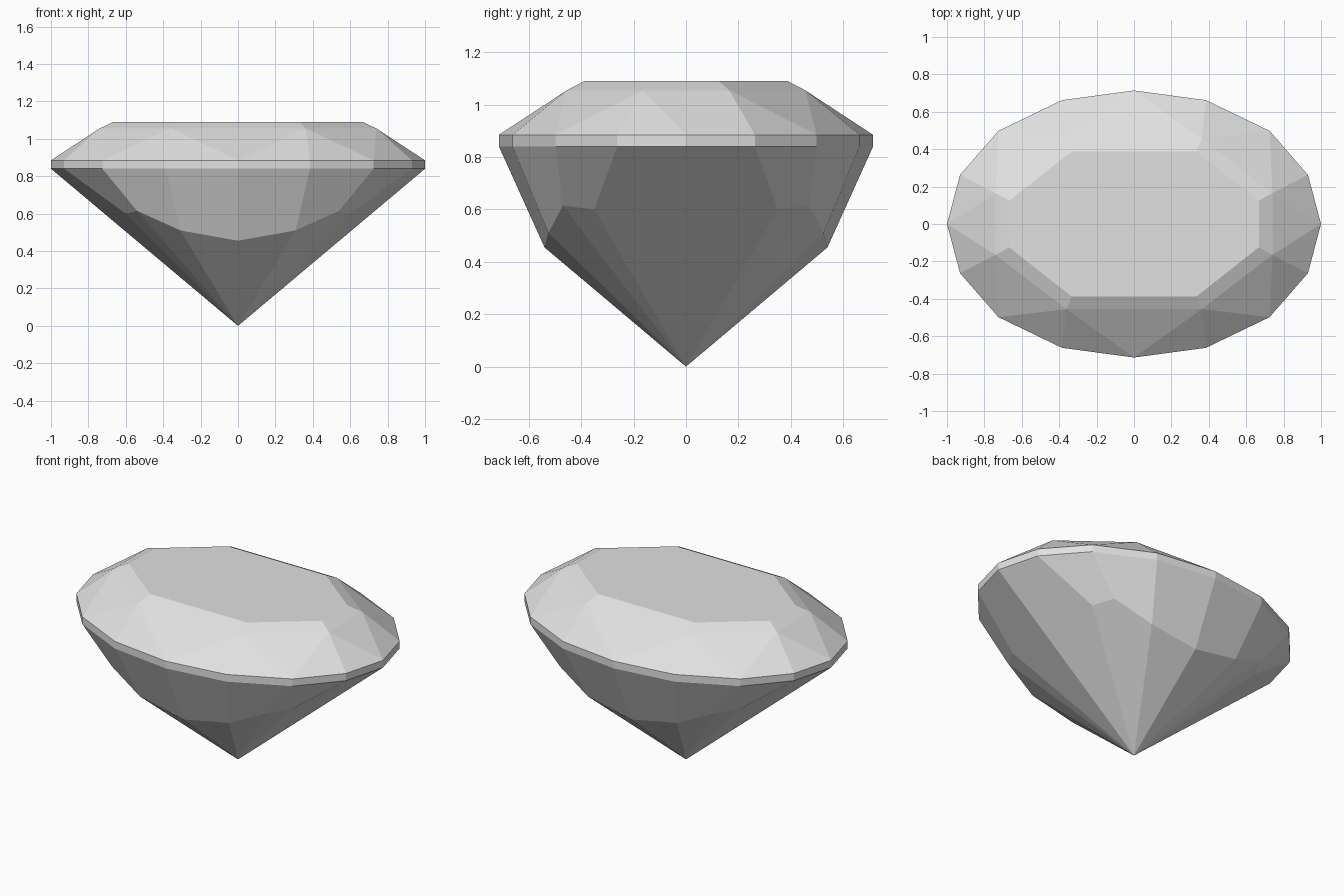
import bpy
import bmesh
from mathutils import Vector

cube = bpy.data.objects.get("Cube")
if cube:
    bpy.data.objects.remove(cube, do_unlink=True)

# One neutral grey for the whole stone
stone = bpy.data.materials.new("pale grey stone")
grey = (0.75, 0.75, 0.75, 1.0)
stone.diffuse_color = grey
stone.use_nodes = True
stone.node_tree.nodes["Principled BSDF"].inputs["Base Color"].default_value = grey

TABLE_Z, STAR_Z, GIRDLE_TOP, GIRDLE_LOW = 1.09, 1.055, 0.885, 0.84
CENTRE = Vector((0, 0, 0.75))


def level(points, z):
    """Lift flat outline points to one height."""
    return [Vector((x, y, z)) for x, y in points]


# A quarter of each facet ring, running from the +x axis to the +y axis
outline = [(1, 0), (0.93, 0.263), (0.725, 0.498), (0.385, 0.662), (0, 0.714)]
girdle_top = level(outline, GIRDLE_TOP)
girdle_low = level(outline, GIRDLE_LOW)
table_ring = level([(0.667, 0), (0.667, 0.125), (0.333, 0.388), (0, 0.388)], TABLE_Z)
star_ring = level([(0.74, 0), (0.74, 0.165), (0.362, 0.455), (0, 0.455)], STAR_Z)
lower_ring = [Vector(p) for p in ((0.6, 0.35, 0.6), (0.54, 0.47, 0.615),
                                  (0.308, 0.525, 0.51), (0, 0.54, 0.455))]
culet = Vector((0, 0, 0))


def strips(a, b):
    """Quads between two matching point rows."""
    return [(a[i], a[i + 1], b[i + 1], b[i]) for i in range(len(a) - 1)]


def make_part(name, facets):
    """Build a quarter of a part, facing outward, and mirror it twice."""
    bm = bmesh.new()
    for facet in facets:
        bm.faces.new([bm.verts.new(p) for p in facet])
    bmesh.ops.remove_doubles(bm, verts=bm.verts, dist=0.0005)
    bm.normal_update()
    for face in bm.faces:
        if face.normal.dot(face.calc_center_median() - CENTRE) < 0:
            face.normal_flip()
    mesh = bpy.data.meshes.new(name)
    bm.to_mesh(mesh)
    bm.free()
    mesh.materials.append(stone)
    part = bpy.data.objects.new(name, mesh)
    bpy.context.collection.objects.link(part)
    mirror = part.modifiers.new("mirror", "MIRROR")
    mirror.use_axis = (True, True, False)
    mirror.use_clip = True
    return part


# Flat table on top
make_part("table", [[Vector((0, 0, TABLE_Z))] + table_ring])

# Crown: narrow star band, then triangles fanning down to the girdle
g, s = girdle_top, star_ring
crown = strips(table_ring, star_ring)
crown += [(s[0], s[1], g[0]), (s[1], g[0], g[1]), (s[1], g[1], g[2]),
          (s[1], s[2], g[2]), (s[2], g[2], g[3]), (s[2], g[3], g[4]),
          (s[2], s[3], g[4])]
make_part("crown", crown)

# Thin upright girdle
make_part("girdle", strips(girdle_top, girdle_low))

# Pavilion: tall end facets, upper side facets, then a fan to the point
pavilion = [(girdle_low[0], girdle_low[1], lower_ring[0], culet)]
pavilion += strips(girdle_low[1:], lower_ring)
pavilion += [(culet, a, b) for a, b in zip(lower_ring, lower_ring[1:])]
make_part("pavilion", pavilion)
